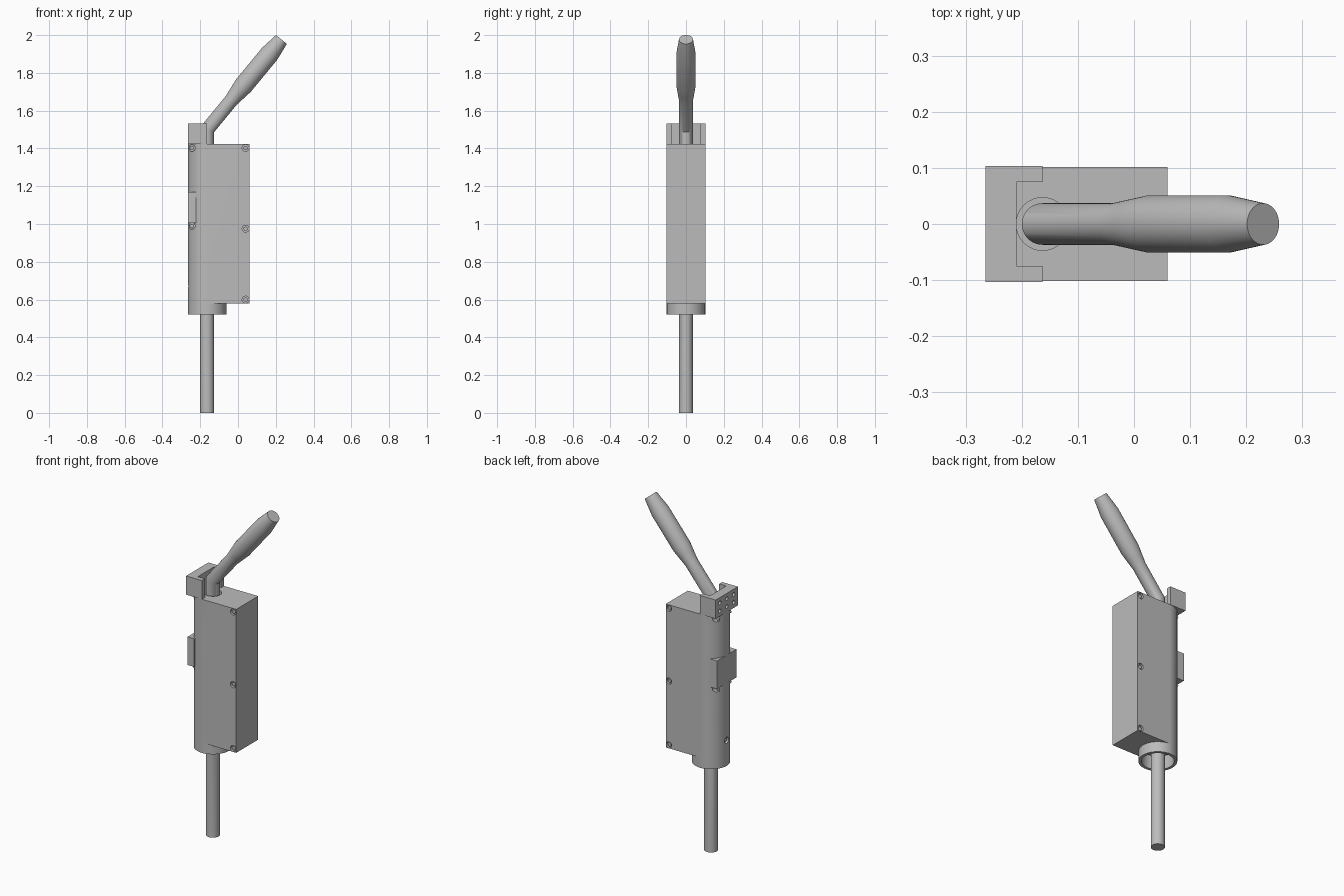
import bpy, bmesh, math
from mathutils import Vector, Matrix

cube = bpy.data.objects.get("Cube")
if cube:
    bpy.data.objects.remove(cube, do_unlink=True)

AXIS = -0.163      # x of the shaft and the round side of the housing
R = 0.102          # housing radius
GREY = (0.5, 0.5, 0.5, 1)

mat = bpy.data.materials.new("plain grey")
mat.use_nodes = True
mat.diffuse_color = GREY
mat.node_tree.nodes["Principled BSDF"].inputs["Base Color"].default_value = GREY


def finish(name, bm):
    bmesh.ops.recalc_face_normals(bm, faces=bm.faces)
    mesh = bpy.data.meshes.new(name)
    bm.to_mesh(mesh)
    bm.free()
    mesh.materials.append(mat)
    obj = bpy.data.objects.new(name, mesh)
    bpy.context.collection.objects.link(obj)
    return obj


def smooth(obj):
    bpy.ops.object.select_all(action="DESELECT")
    obj.select_set(True)
    bpy.context.view_layer.objects.active = obj
    bpy.ops.object.shade_smooth_by_angle(angle=math.radians(30))


def prism(bm, outline, z0, z1):
    face = bm.faces.new([bm.verts.new((x, y, z0)) for x, y in outline])
    top = bmesh.ops.extrude_face_region(bm, geom=[face])["geom"]
    verts = [v for v in top if isinstance(v, bmesh.types.BMVert)]
    bmesh.ops.translate(bm, verts=verts, vec=(0, 0, z1 - z0))


def rod(bm, start, end, radius, sides=32):
    a, b = Vector(start), Vector(end)
    turn = (b - a).to_track_quat("Z", "Y").to_matrix().to_4x4()
    bmesh.ops.create_cone(bm, cap_ends=True, segments=sides, radius1=radius, radius2=radius,
                          depth=(b - a).length, matrix=Matrix.Translation((a + b) / 2) @ turn)


def boolean(obj, other, operation):
    mod = obj.modifiers.new(operation.lower(), "BOOLEAN")
    mod.object, mod.operation, mod.solver = other, operation, "EXACT"
    bpy.context.view_layer.objects.active = obj
    bpy.ops.object.modifier_apply(modifier=mod.name)
    bpy.data.objects.remove(other, do_unlink=True)


# Housing: round on one side, square on the other, with a collar below
arc = [math.radians(90 + 180 * i / 32) for i in range(33)]
outline = [(AXIS + R * math.cos(a), R * math.sin(a)) for a in arc]
bm = bmesh.new()
prism(bm, outline + [(0.06, -R), (0.06, R)], 0.58, 1.423)
housing = finish("housing", bm)
bm = bmesh.new()
rod(bm, (AXIS, 0, 0.52), (AXIS, 0, 0.7), R, 64)
boolean(housing, finish("collar", bm), "UNION")

# Screw positions: x, z, depth of the seat, outer end of the bore
screws = [(0.04, z, 0.088, 0.12) for z in (0.6, 0.975, 1.402)]
screws += [(-0.245, z, 0.048, 0.12) for z in (0.99, 1.402)]

# Openings: shaft clearance, collar recess and screw bores
bm = bmesh.new()
rod(bm, (AXIS, 0, 1.32), (AXIS, 0, 1.5), 0.047)
rod(bm, (AXIS, 0, 0.4), (AXIS, 0, 0.6), 0.086, 64)
for x, z, seat, out in screws:
    for side in (-1, 1):
        rod(bm, (x, side * seat, z), (x, side * out, z), 0.018, 24)
rod(bm, (-0.25, 0, 0.67), (-0.3, 0, 0.67), 0.018, 24)
boolean(housing, finish("bores", bm), "DIFFERENCE")
smooth(housing)

# Screw heads inside the bores
bm = bmesh.new()
for x, z, seat, out in screws:
    for side in (-1, 1):
        rod(bm, (x, side * (seat - 0.005), z), (x, side * (seat + 0.008), z), 0.011, 20)
rod(bm, (-0.245, 0, 0.67), (-0.258, 0, 0.67), 0.011, 20)
smooth(finish("screw_heads", bm))

# U-shaped top bracket with rows of holes in its outer face
half = [(-0.265, 0.103), (AXIS, 0.103), (AXIS, 0.075), (-0.209, 0.075)]
bm = bmesh.new()
prism(bm, half + [(x, -y) for x, y in reversed(half)], 1.423, 1.533)
bracket = finish("top_bracket", bm)
bm = bmesh.new()
for y in (-0.065, 0, 0.065):
    for z in (1.455, 1.502):
        rod(bm, (-0.245, y, z), (-0.28, y, z), 0.011, 20)
boolean(bracket, finish("bracket_holes", bm), "DIFFERENCE")
smooth(bracket)

# Flat mounting pad on the round side
bm = bmesh.new()
prism(bm, [(-0.265, -0.09), (-0.222, -0.09), (-0.222, 0.09), (-0.265, 0.09)], 1.005, 1.17)
finish("mounting_pad", bm)

# Shaft and bent lever: rings swept along a mitred path
TILT = math.radians(39.5)
bend = Vector((AXIS, 0, 1.5))
lean = Vector((math.sin(TILT), 0, math.cos(TILT)))
stations = [(Vector((AXIS, 0, 0)), 0, 0.037, 1),
            (bend, TILT / 2, 0.037, 1 / math.cos(TILT / 2))]
for t, r in ((0.2, 0.037), (0.25, 0.044), (0.3, 0.051), (0.52, 0.051), (0.618, 0.037)):
    stations.append((bend + lean * t, TILT, r, 1))
bm = bmesh.new()
rings = []
for centre, tilt, r, stretch in stations:
    across = Vector((math.cos(tilt), 0, -math.sin(tilt))) * r * stretch
    angles = [math.tau * i / 40 for i in range(40)]
    rings.append([bm.verts.new(centre + across * math.cos(a) + Vector((0, r * math.sin(a), 0)))
                  for a in angles])
for low, high in zip(rings, rings[1:]):
    for i in range(40):
        j = (i + 1) % 40
        bm.faces.new((low[i], low[j], high[j], high[i]))
bm.faces.new(rings[0])
bm.faces.new(rings[-1])
smooth(finish("shaft_and_lever", bm))
